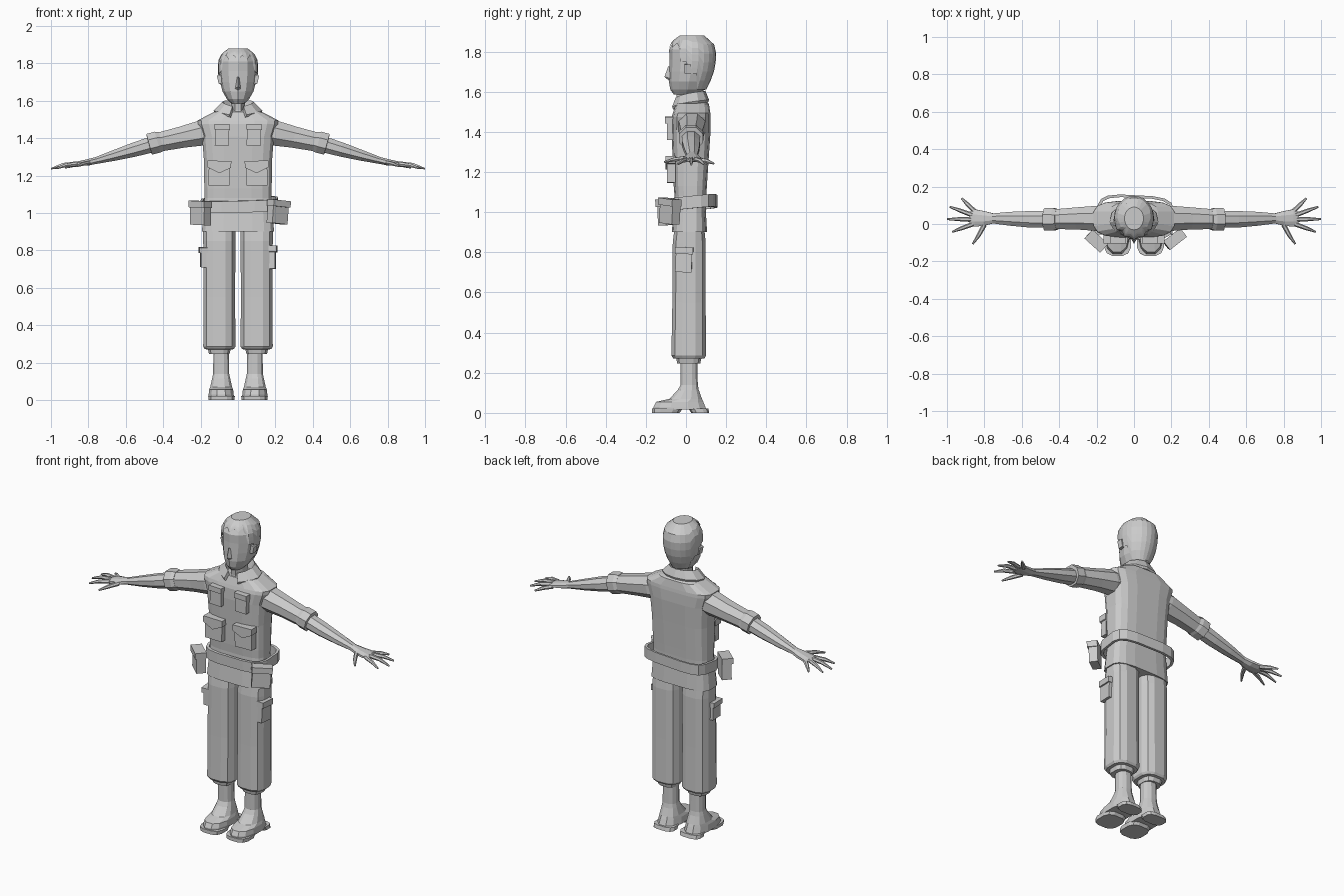
import bpy, bmesh, math
from mathutils import Vector, Matrix

if "Cube" in bpy.data.objects:
    bpy.data.objects.remove(bpy.data.objects["Cube"])


def loft(name, rings, cap=True, loop=False, closed=True):
    """Skin a row of equal-length point rings."""
    bm = bmesh.new()
    rows = [[bm.verts.new(p) for p in r] for r in rings]
    pairs = list(zip(rows, rows[1:])) + ([(rows[-1], rows[0])] if loop else [])
    n = len(rows[0])
    for a, b in pairs:
        for i in range(n if closed else n - 1):
            j = (i + 1) % n
            bm.faces.new((a[i], a[j], b[j], b[i]))
    if cap and not loop:
        bm.faces.new(rows[0])
        bm.faces.new(rows[-1])
    bmesh.ops.recalc_face_normals(bm, faces=bm.faces)
    me = bpy.data.meshes.new(name)
    bm.to_mesh(me)
    bm.free()
    ob = bpy.data.objects.new(name, me)
    bpy.context.collection.objects.link(ob)
    return ob


def spow(v, e):
    return math.copysign(abs(v) ** e, v)


def point(a, z, rx, yf, yb, cx=0, p=2):
    """Point at angle a on a rounded-box outline."""
    return Vector((cx + rx * spow(math.cos(a), 2 / p),
                   (yf + yb) / 2 + (yb - yf) / 2 * spow(math.sin(a), 2 / p), z))


def stack(name, levels, n=12, p=2, cx=0, phase=0.0):
    """Vertical loft from levels of (z, half width, y front, y back)."""
    return loft(name, [[point(2 * math.pi * (i + phase) / n, *lv, cx, p) for i in range(n)]
                       for lv in levels])


def limb(name, s, stations, n=8, lean=0.28):
    """Loft along x from stations of (x, y, z, half depth, half height)."""
    rings = []
    for x, y, z, ry, rz in stations:
        ring = []
        for i in range(n):
            a = 2 * math.pi * (i + .5) / n
            dz = rz * math.sin(a)
            ring.append((s * (x + lean * dz), y + ry * math.cos(a), z + dz))
        rings.append(ring)
    return loft(name, rings)


def prism(name, outline, y0, y1, m):
    return loft(name, [[m @ Vector((x, y, z)) for x, z in outline] for y in (y0, y1)])


def pocket(name, loc, w, d, h, yaw=0, roll=0, point_drop=0.0):
    """Pocket body with an overhanging flap, facing -y before turning."""
    m = (Matrix.Translation(loc) @ Matrix.Rotation(math.radians(yaw), 4, 'Z')
         @ Matrix.Rotation(math.radians(roll), 4, 'Y'))
    a, b = w * .45, h / 2
    prism(name, [(-a, -b), (a, -b), (a, b * .9), (-a, b * .9)], -d / 2, d / 2, m)
    a = w / 2
    prism(name + "_flap", [(-a, b), (a, b), (a, b * .45), (0, b * .45 - point_drop), (-a, b * .45)],
          -d / 2 - .009, d / 2, m)


# Head
HEAD = [(1.585, .035, -.06, .05), (1.61, .06, -.078, .095), (1.65, .083, -.085, .115),
        (1.70, .095, -.084, .134), (1.76, .102, -.082, .145), (1.81, .10, -.084, .144),
        (1.85, .08, -.062, .125), (1.874, .045, -.025, .085)]
stack("head", HEAD)


def head_at(a, z, off):
    for l0, l1 in zip(HEAD, HEAD[1:]):
        if z <= l1[0]:
            break
    t = (z - l0[0]) / (l1[0] - l0[0])
    rx, yf, yb = (l0[k] + (l1[k] - l0[k]) * t for k in (1, 2, 3))
    return point(a, z, rx + off, yf - off, yb + off)


# Hair shell with a jagged fringe and a low nape
rows = []
for r in range(7):
    row = []
    for i in range(24):
        a = 2 * math.pi * i / 24
        f = -math.sin(a)
        low = 1.82 + .022 * (i % 2) if f > .6 else (1.75 if f > .1 else (1.69 if f > -.4 else 1.61))
        q = head_at(a, low + (1.874 - low) * r / 6, .006)
        q.z += .006 * r / 6
        row.append(q)
    rows.append(row)
hair = loft("hair", rows, cap=False)
top = bmesh.new()
top.from_mesh(hair.data)
top.verts.ensure_lookup_table()
top.faces.new([top.verts[144 + i] for i in range(24)])
bmesh.ops.recalc_face_normals(top, faces=top.faces)
top.to_mesh(hair.data)
top.free()

# Nose, ears, neck
loft("nose", [[(-.008, -.078, 1.725), (.008, -.078, 1.725), (0, -.088, 1.728)],
              [(-.017, -.076, 1.665), (.017, -.076, 1.665), (0, -.107, 1.675)],
              [(-.008, -.076, 1.655), (.008, -.076, 1.655), (0, -.088, 1.657)]])
for s in (1, -1):
    prism("ear", [(.085 * s, 1.69), (.104 * s, 1.692), (.113 * s, 1.735), (.09 * s, 1.738)],
          -.008, .026, Matrix())
stack("neck", [(1.48, .05, -.06, .085), (1.55, .04, -.05, .08), (1.61, .04, -.055, .085)], n=8, phase=.5)

# Vest body and shoulders
stack("vest", [(.90, .195, -.072, .106), (1.0, .187, -.062, .10), (1.08, .18, -.058, .102),
               (1.13, .182, -.062, .105), (1.28, .184, -.068, .115), (1.41, .194, -.074, .124),
               (1.475, .216, -.072, .124), (1.495, .218, -.066, .122), (1.54, .13, -.05, .115),
               (1.55, .07, -.035, .10)], n=16, p=3.6, phase=.5)

# Folded collar, open at the front
rows = []
for i in range(11):
    t = abs(i - 5) / 5
    a = math.radians(90 + (i - 5) * 32)
    c, sn = math.cos(a), math.sin(a)
    drop = .035 * t * t
    rows.append([(c * r * wx, .02 + sn * r * wy, z - drop) for r, wx, wy, z in
                 ((.055, 1, 1, 1.53), (.085, 1, .9, 1.605), (.128, 1.03, .74, 1.56),
                  (.122, 1.03, .74, 1.548))])
loft("collar", rows)

# Chest pockets
for s, n in ((1, "left"), (-1, "right")):
    pocket(n + "_upper_pocket", (s * .085, -.079, 1.418), .083, .032, .115, roll=2)
    pocket(n + "_lower_pocket", (s * .1, -.073, 1.213), .126, .042, .132, roll=s * -1, point_drop=.03)

# Loose belt, higher at the back
m = Matrix.Rotation(math.radians(-3), 4, 'Z')
rows = []
for off, z in ((0, 1.0), (0, 1.062), (-.014, 1.062), (-.014, 1.0)):
    ring = []
    for i in range(16):
        q = m @ point(2 * math.pi * (i + .5) / 16, z, .208 + off, -.082 - off, .155 + off, .005, 3.8)
        q.z += .1 * q.y + .01 + .03 * q.x
        ring.append(q)
    rows.append(ring)
loft("belt", rows, loop=True)
pocket("right_belt_pouch", (-.2, -.087, 1.0), .113, .055, .128, yaw=-42, roll=2)
pocket("left_belt_pouch", (.213, -.08, 1.005), .115, .05, .125, yaw=38, roll=5)

FINGERS = [((.80, -.005, 1.268), (.83, -.06, 1.262), (.862, -.107, 1.25)),
           ((.86, .0, 1.262), (.92, -.022, 1.255), (.972, -.042, 1.238)),
           ((.87, .024, 1.264), (.935, .026, 1.258), (1.0, .026, 1.236)),
           ((.865, .048, 1.263), (.93, .072, 1.256), (.985, .092, 1.238)),
           ((.85, .066, 1.26), (.89, .105, 1.254), (.922, .138, 1.242))]

for s, n in ((1, "left_"), (-1, "right_")):
    # Sleeve, cuff, forearm and palm
    limb(n + "sleeve", s, [(.14, .03, 1.435, .066, .06), (.2, .03, 1.426, .072, .07),
                           (.3, .03, 1.405, .064, .06), (.44, .025, 1.375, .056, .052)])
    limb(n + "sleeve_cuff", s, [(.41, .025, 1.383, .058, .054), (.43, .025, 1.379, .066, .06),
                                (.475, .025, 1.367, .064, .06), (.476, .025, 1.366, .048, .045)])
    limb(n + "forearm", s, [(.44, .025, 1.372, .049, .045), (.55, .025, 1.34, .048, .04),
                            (.66, .028, 1.308, .04, .03), (.76, .03, 1.28, .028, .019)])
    limb(n + "palm", s, [(.75, .03, 1.283, .028, .019), (.80, .03, 1.271, .042, .018),
                         (.85, .032, 1.264, .05, .014), (.878, .03, 1.26, .038, .009)])
    # Fingers
    for k, path in enumerate(FINGERS):
        pts = [Vector((s * x, y, z)) for x, y, z in path]
        d = (pts[2] - pts[0]).normalized()
        u = d.cross(Vector((0, 0, 1))).normalized()
        v = u.cross(d)
        loft(n + ("thumb" if k == 0 else "finger"),
             [[q + (u * math.cos(i * math.tau / 6) + v * math.sin(i * math.tau / 6)) * r
               for i in range(6)] for q, r in zip(pts, (.013, .011, .005))])

    # Trouser leg with gathered hem, and thigh pocket
    stack(n + "trouser_leg", [(.95, .088, -.055, .09), (.85, .088, -.068, .1), (.55, .087, -.07, .1),
                              (.285, .088, -.075, .102), (.272, .08, -.066, .094), (.27, .062, -.05, .078),
                              (.245, .056, -.045, .072)], n=12, p=2.8, cx=s * .1, phase=.5)
    pocket(n + "thigh_pocket", (s * .18, -.01, .763), .09, .04, .125 if s > 0 else .105,
           yaw=s * 86, roll=2)

    # Boot upper, toe sole and heel
    stack(n + "boot", [(.27, .043, -.028, .058), (.14, .044, -.028, .06), (.115, .05, -.042, .065),
                       (.07, .06, -.085, .082), (.055, .066, -.152, .09), (.03, .069, -.165, .10),
                       (.016, .07, -.165, .106)], n=12, p=2.4, cx=s * .09, phase=.5)
    stack(n + "toe_sole", [(0, .07, -.172, -.03), (.022, .073, -.172, -.015)],
          n=12, p=3, cx=s * .088, phase=.5)
    stack(n + "boot_heel", [(0, .068, .025, .117), (.022, .068, .01, .112)],
          n=12, p=3, cx=s * .088, phase=.5)
